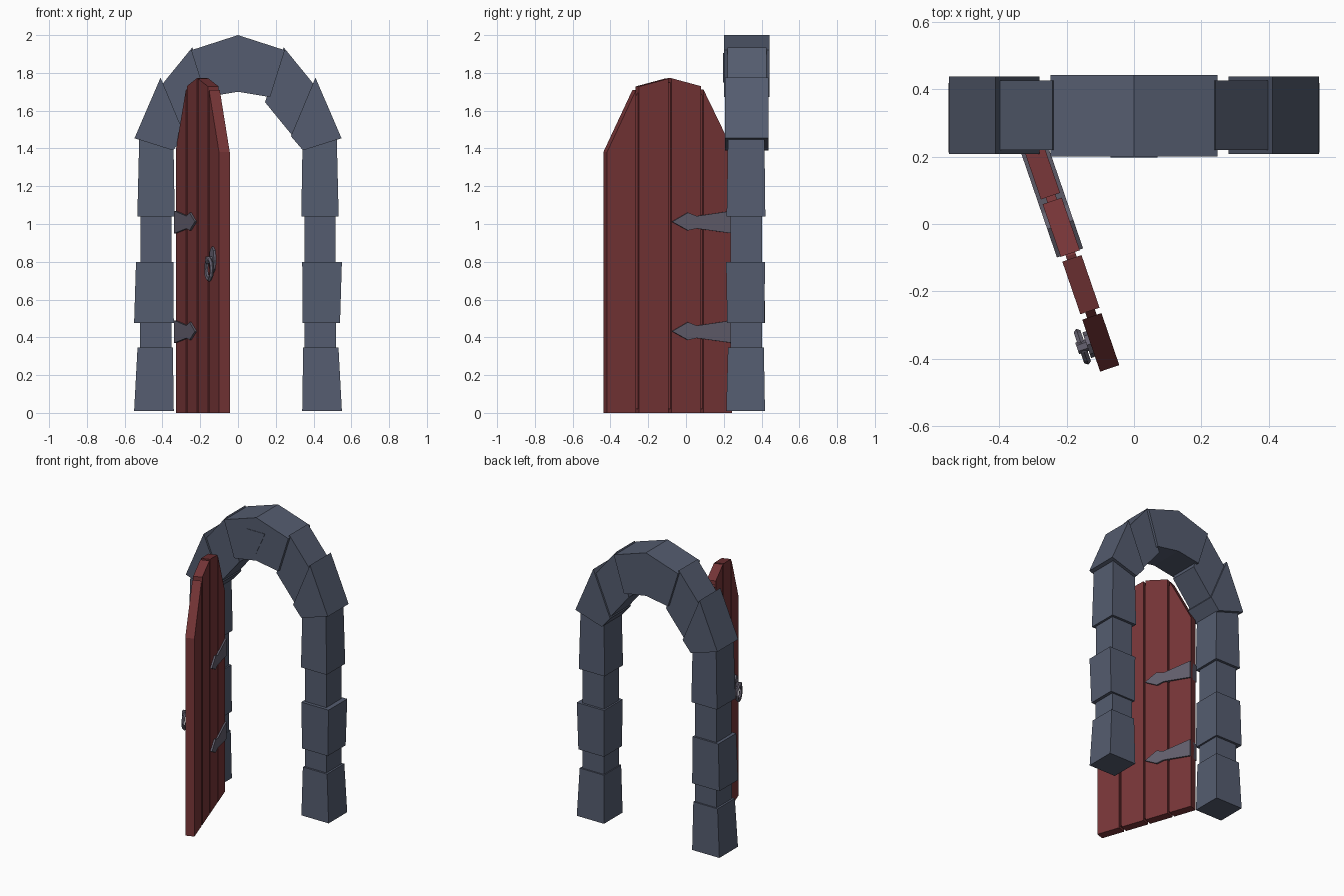
import bpy, bmesh
from math import cos, sin, pi
from mathutils import Vector

if "Cube" in bpy.data.objects:
    bpy.data.objects.remove(bpy.data.objects["Cube"])


def material(name, rgb):
    m = bpy.data.materials.new(name)
    m.diffuse_color = (*rgb, 1)
    m.use_nodes = True
    m.node_tree.nodes["Principled BSDF"].inputs["Base Color"].default_value = m.diffuse_color
    return m


STONE = material("blue_stone", (0.09, 0.108, 0.16))
WOOD = material("red_wood", (0.19, 0.037, 0.04))
IRON = material("iron", (0.13, 0.12, 0.16))


def loft(name, first, last, mat):
    """Solid between two matching rings of points."""
    bm = bmesh.new()
    a = [bm.verts.new(p) for p in first]
    b = [bm.verts.new(p) for p in last]
    n = len(a)
    bm.faces.new(a)
    bm.faces.new(b[::-1])
    for i in range(n):
        bm.faces.new((a[i], b[i], b[(i + 1) % n], a[(i + 1) % n]))
    return finish(name, bm, mat)


def finish(name, bm, mat):
    bmesh.ops.recalc_face_normals(bm, faces=bm.faces)
    mesh = bpy.data.meshes.new(name)
    bm.to_mesh(mesh)
    bm.free()
    mesh.materials.append(mat)
    ob = bpy.data.objects.new(name, mesh)
    bpy.context.collection.objects.link(ob)
    return ob


def slab(name, profile, y0, y1, mat=STONE):
    """Front-view (x, z) profile extruded in depth."""
    return loft(name, [(x, y0, z) for x, z in profile], [(x, y1, z) for x, z in profile], mat)


def rect(x0, x1, y0, y1, z):
    return [(x0, y0, z), (x1, y0, z), (x1, y1, z), (x0, y1, z)]


# Pillar stones: z range, then (inner x, outer x, front y, back y) at bottom and top
pillar = [
    (0.01, 0.345, (0.34, 0.55, 0.213, 0.418), (0.345, 0.532, 0.222, 0.412)),
    (0.345, 0.475, (0.352, 0.518, 0.235, 0.402), (0.352, 0.518, 0.235, 0.402)),
    (0.475, 0.80, (0.342, 0.54, 0.218, 0.415), (0.34, 0.55, 0.212, 0.418)),
    (0.80, 1.04, (0.352, 0.517, 0.235, 0.402), (0.352, 0.517, 0.235, 0.402)),
    (1.04, 1.45, (0.335, 0.533, 0.215, 0.42), (0.342, 0.523, 0.222, 0.415)),
]
lower_arch = [(0.548, 1.454), (0.41, 1.775), (0.28, 1.465), (0.344, 1.39)]
upper_arch = [(0.242, 1.935), (0.143, 1.645), (0.29, 1.465), (0.397, 1.745)]

for side, label in ((1, "right"), (-1, "left")):
    for i, (z0, z1, lo, hi) in enumerate(pillar):
        if i == 2 and side < 0:
            lo, hi = hi, lo
        loft(f"{label}_pillar_stone_{i + 1}",
             rect(side * lo[0], side * lo[1], lo[2], lo[3], z0),
             rect(side * hi[0], side * hi[1], hi[2], hi[3], z1), STONE)
    slab(f"{label}_lower_arch_stone", [(side * x, z) for x, z in lower_arch], 0.207, 0.437)
    slab(f"{label}_upper_arch_stone", [(side * x, z) for x, z in upper_arch], 0.22, 0.425)

# Keystone and the triangle on its front
slab("keystone", [(0, 2), (0.248, 1.92), (0.17, 1.672), (0, 1.7), (-0.17, 1.672), (-0.248, 1.92)], 0.2, 0.442)
slab("keystone_triangle", [(-0.07, 1.905), (0.07, 1.905), (0, 1.75)], 0.197, 0.23)

# Door frame of reference: s runs from free edge to hinge, n is across the thickness
EDGE = Vector((-0.072, -0.428, 0))
ALONG = Vector((-0.325, 0.9457, 0))
ACROSS = Vector((0.9457, 0.325, 0))


def door(s, n, z):
    return EDGE + ALONG * s + ACROSS * n + Vector((0, 0, z))


def door_slab(name, profile, n0, n1, mat):
    return loft(name, [door(s, n0, z) for s, z in profile], [door(s, n1, z) for s, z in profile], mat)


# Four planks (s range and top heights) over a thin backing board
planks = [(0, 0.163, 1.38, 1.71), (0.18, 0.345, 1.728, 1.77),
          (0.36, 0.525, 1.772, 1.73), (0.54, 0.70, 1.712, 1.40)]
for i, (s0, s1, z0, z1) in enumerate(planks):
    door_slab(f"door_plank_{i + 1}", [(s0, 0), (s1, 0), (s1, z1), (s0, z0)], -0.03, 0.03, WOOD)
door_slab("door_backing", [(0.02, 0.02), (0.68, 0.02), (0.68, 1.40), (0.54, 1.68), (0.51, 1.71),
                           (0.355, 1.75), (0.18, 1.70), (0.15, 1.65), (0.02, 1.37)], -0.015, 0.015, WOOD)

# Hinge straps wrapping both faces
strap = [(0.70, 0.06), (0.70, -0.06), (0.50, -0.034), (0.45, -0.044),
         (0.362, 0.002), (0.45, 0.05), (0.50, 0.032)]
for name, z in (("lower_hinge_strap", 0.43), ("upper_hinge_strap", 1.01)):
    door_slab(name, [(s, z + h) for s, h in strap], -0.041, 0.041, IRON)

# Knocker: plate, knob and hanging ring
def disc(cs, cz, rs, rz, count):
    return [(cs + rs * cos(2 * pi * k / count), cz + rz * sin(2 * pi * k / count)) for k in range(count)]


door_slab("knocker_plate", disc(0.087, 0.81, 0.04, 0.07, 8), -0.042, -0.028, IRON)
door_slab("knocker_knob", disc(0.087, 0.81, 0.018, 0.022, 6), -0.072, -0.04, IRON)

bm = bmesh.new()
MAJOR, MINOR = 10, 5
ring = []
for i in range(MAJOR):
    a = 2 * pi * i / MAJOR
    ring.append([])
    for j in range(MINOR):
        b = 2 * pi * j / MINOR
        r = 0.045 + 0.011 * cos(b)
        ring[i].append(bm.verts.new(door(0.087 + r * cos(a), -0.056 + 0.011 * sin(b), 0.76 + 1.2 * r * sin(a))))
for i in range(MAJOR):
    for j in range(MINOR):
        i2, j2 = (i + 1) % MAJOR, (j + 1) % MINOR
        bm.faces.new((ring[i][j], ring[i2][j], ring[i2][j2], ring[i][j2]))
finish("knocker_ring", bm, IRON)
